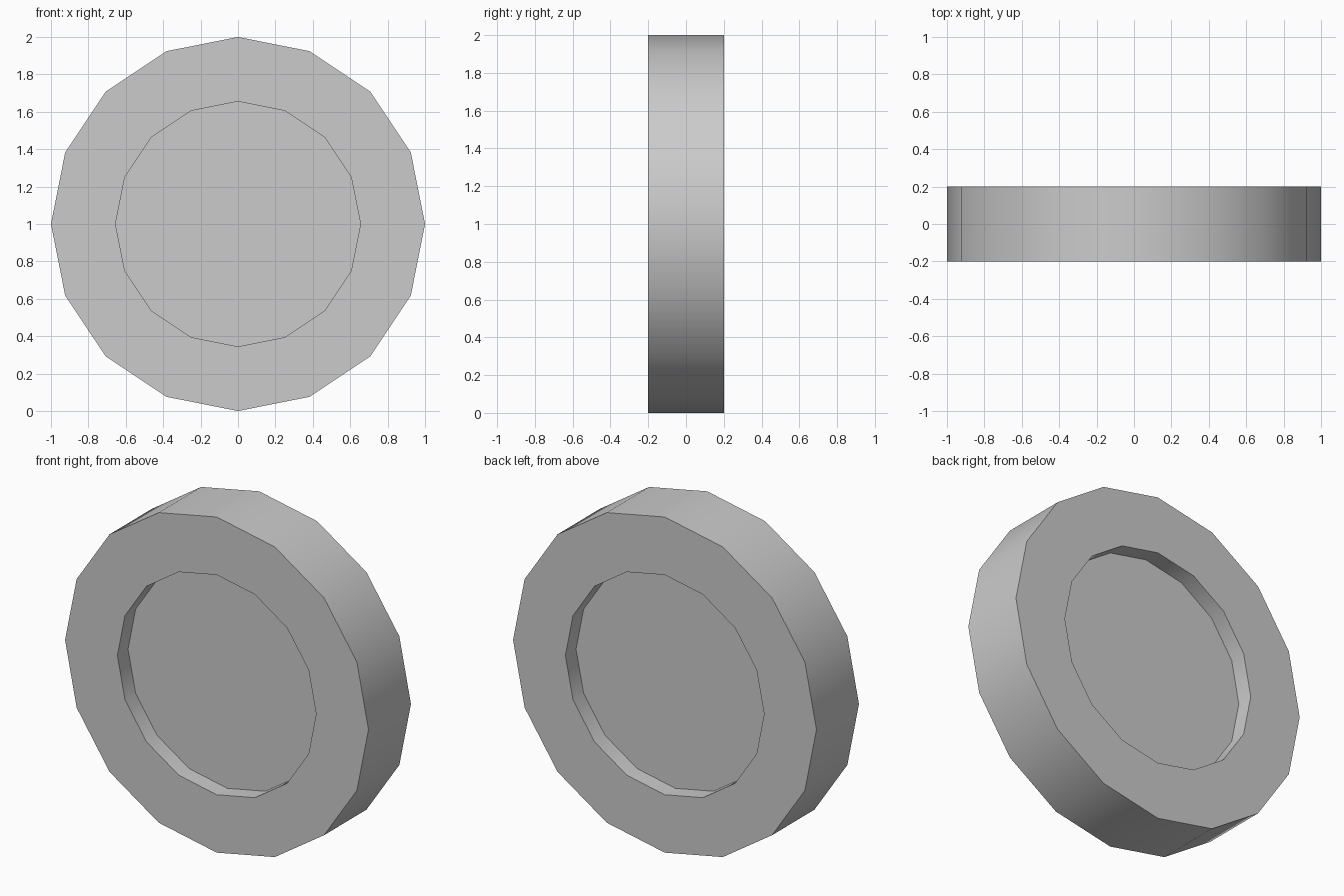
import bpy, bmesh, math

if "Cube" in bpy.data.objects:
    bpy.data.objects.remove(bpy.data.objects["Cube"])

SIDES = 16
# Cross-section from front recess floor to back recess floor: (radius, y)
PROFILE = [(0.655, -0.1), (0.655, -0.2), (1.0, -0.2),
           (1.0, 0.2), (0.655, 0.2), (0.655, 0.1)]


def ring(bm, radius, y):
    step = 2 * math.pi / SIDES
    return [bm.verts.new((radius * math.cos(i * step), y, 1 + radius * math.sin(i * step)))
            for i in range(SIDES)]


# Wheel: disc with a shallow round recess on both faces
bm = bmesh.new()
rings = [ring(bm, r, y) for r, y in PROFILE]
for a, b in zip(rings, rings[1:]):
    for i in range(SIDES):
        j = (i + 1) % SIDES
        bm.faces.new((a[i], a[j], b[j], b[i]))

# Recess floors
bm.faces.new(rings[0])
bm.faces.new(rings[-1])
bmesh.ops.recalc_face_normals(bm, faces=bm.faces)

mesh = bpy.data.meshes.new("wheel")
bm.to_mesh(mesh)
bm.free()
wheel = bpy.data.objects.new("wheel", mesh)
bpy.context.collection.objects.link(wheel)

# Smooth tread and recess walls, sharp rims
bpy.context.view_layer.objects.active = wheel
wheel.select_set(True)
bpy.ops.object.shade_smooth_by_angle(angle=math.radians(30))
